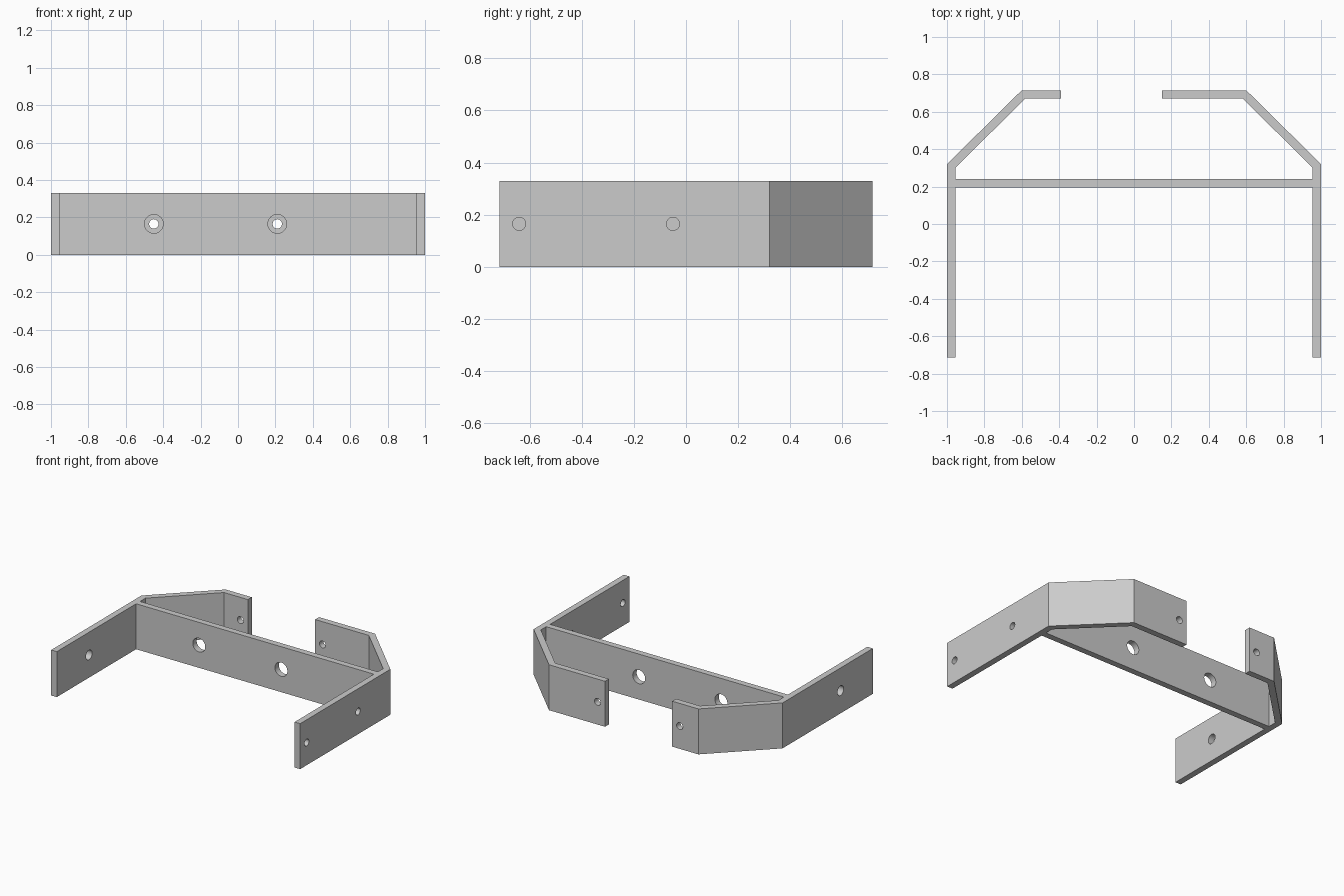
import bpy
import bmesh
from math import pi
from mathutils import Matrix

cube = bpy.data.objects.get("Cube")
if cube:
    bpy.data.objects.remove(cube)

HEIGHT, THICK = 0.33, 0.045
MID = HEIGHT / 2
FRONT, BACK, BEND = -0.715, 0.715, 0.32

grey = bpy.data.materials.new("plain grey")
grey.use_nodes = True
grey.diffuse_color = (0.6, 0.6, 0.6, 1)
grey.node_tree.nodes["Principled BSDF"].inputs["Base Color"].default_value = (0.6, 0.6, 0.6, 1)


def add_object(name, bm):
    bmesh.ops.recalc_face_normals(bm, faces=bm.faces)
    mesh = bpy.data.meshes.new(name)
    bm.to_mesh(mesh)
    bm.free()
    mesh.materials.append(grey)
    obj = bpy.data.objects.new(name, mesh)
    bpy.context.collection.objects.link(obj)
    return obj


def extrude_outline(name, points):
    """Upright solid from a plan outline."""
    bm = bmesh.new()
    face = bm.faces.new([bm.verts.new((x, y, 0)) for x, y in points])
    top = bmesh.ops.extrude_face_region(bm, geom=[face])["geom"]
    verts = [v for v in top if isinstance(v, bmesh.types.BMVert)]
    bmesh.ops.translate(bm, verts=verts, vec=(0, 0, HEIGHT))
    return add_object(name, bm)


def drill(obj, x, y, radius, axis):
    """Round through hole at mid height along the x or y axis."""
    bm = bmesh.new()
    turn = Matrix.Rotation(pi / 2, 4, "Y" if axis == "x" else "X")
    bmesh.ops.create_cone(bm, cap_ends=True, segments=48, radius1=radius, radius2=radius,
                          depth=0.15, matrix=Matrix.Translation((x, y, MID)) @ turn)
    cutter = add_object("hole_cutter", bm)
    cutter.hide_render = True
    mod = obj.modifiers.new("hole", "BOOLEAN")
    mod.operation, mod.solver, mod.object = "DIFFERENCE", "EXACT", cutter
    mesh = bpy.data.meshes.new_from_object(
        obj.evaluated_get(bpy.context.evaluated_depsgraph_get()))
    obj.modifiers.clear()
    obj.data = mesh
    bpy.data.objects.remove(cutter)


def bent_arm(name, side, tip):
    """Straight arm, diagonal bend and rear flange ending at x = tip."""
    inner = 1 - THICK
    slip = THICK * 0.414
    half = [(1, FRONT), (1, BEND), (0.6, BACK)]
    back = [(0.6 - slip, BACK - THICK), (inner, BEND - slip), (inner, FRONT)]
    outline = half + [(tip, BACK), (tip, BACK - THICK)] + back
    return extrude_outline(name, [(side * x, y) for x, y in outline])


# Side arms with rear flanges of different length
left_arm = bent_arm("left_arm", 1, 0.15)
right_arm = bent_arm("right_arm", -1, 0.39)

# Crossbar between the arms
edge = 1 - THICK
crossbar = extrude_outline("crossbar", [(-edge, 0.195), (edge, 0.195),
                                        (edge, 0.24), (-edge, 0.24)])

# Screw holes: wide in the crossbar, narrow in the flanges behind
for arm, x in ((right_arm, -0.45), (left_arm, 0.21)):
    drill(crossbar, x, 0.2175, 0.05, "y")
    drill(arm, x, BACK - THICK / 2, 0.025, "y")

# Holes in the side arms
for y in (-0.64, -0.05):
    drill(left_arm, 1 - THICK / 2, y, 0.025, "x")
drill(right_arm, THICK / 2 - 1, -0.345, 0.035, "x")

# Smooth hole walls, crisp plate edges
for obj in (left_arm, right_arm, crossbar):
    bpy.ops.object.select_all(action="DESELECT")
    obj.select_set(True)
    bpy.context.view_layer.objects.active = obj
    bpy.ops.object.shade_smooth_by_angle(angle=pi / 6)
